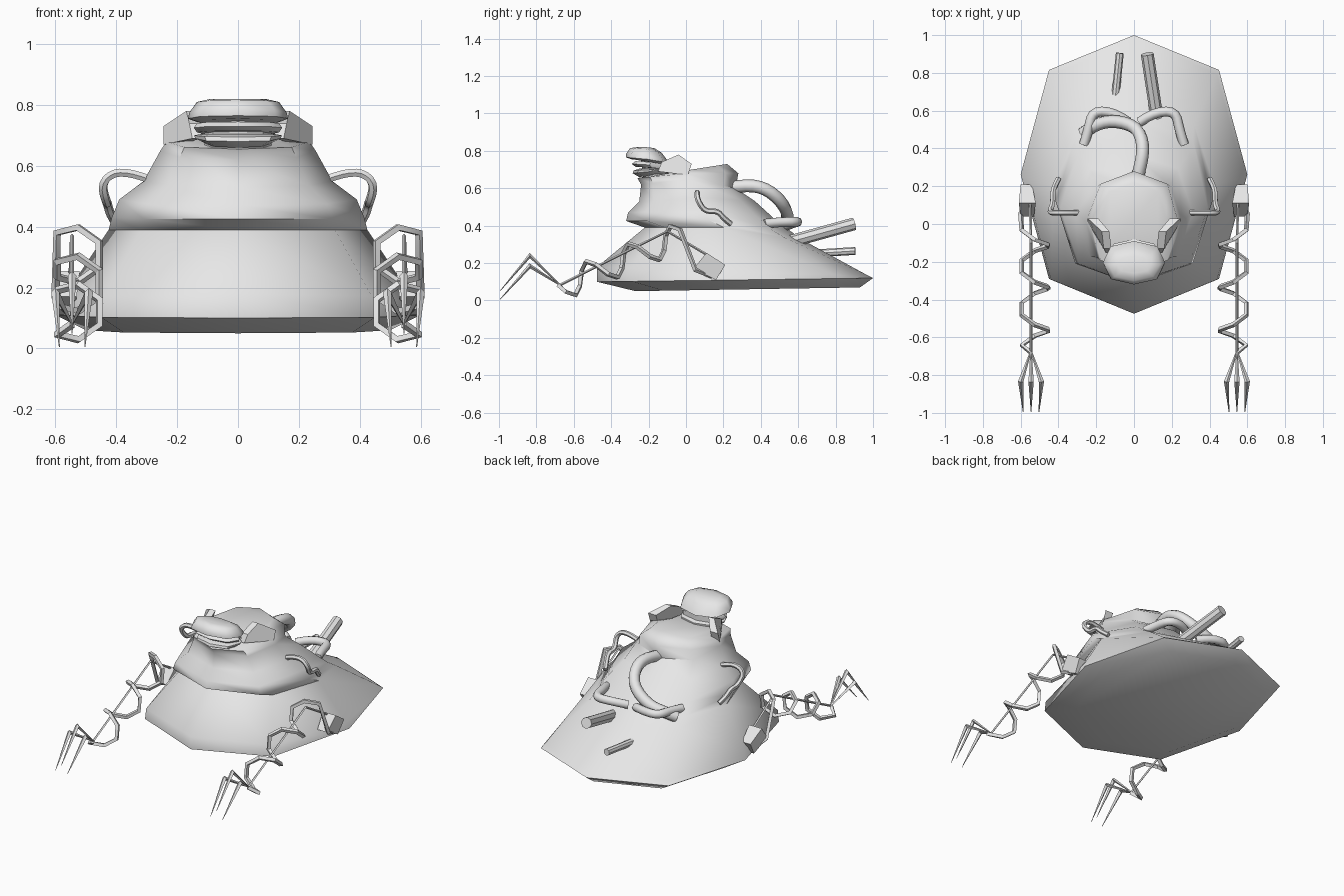
import bpy, bmesh, math
from mathutils import Vector

cube = bpy.data.objects.get("Cube")
if cube:
    bpy.data.objects.remove(cube)

grey = bpy.data.materials.new("plain_grey")
grey.use_nodes = True
grey.diffuse_color = (0.8, 0.8, 0.8, 1)
grey.node_tree.nodes["Principled BSDF"].inputs["Base Color"].default_value = (0.8, 0.8, 0.8, 1)


def finish(name, mesh, angle=40):
    ob = bpy.data.objects.new(name, mesh)
    bpy.context.collection.objects.link(ob)
    mesh.materials.clear()
    mesh.materials.append(grey)
    bpy.ops.object.select_all(action='DESELECT')
    ob.select_set(True)
    bpy.context.view_layer.objects.active = ob
    bpy.ops.object.shade_smooth_by_angle(angle=math.radians(angle))
    return ob


def loft(name, rings, diag=0.75, angle=40):
    """Stack of octagons: (front y, back y, half width, front z, side z, back z)."""
    bm = bmesh.new()
    loops = []
    for yf, yb, w, zf, zs, zb in rings:
        loop = []
        for i in range(8):
            a = i * math.pi / 4
            k = diag * math.sqrt(2) if i % 2 else 1
            s, c = math.sin(a) * k, math.cos(a) * k
            end = zb if c > 0 else zf
            loop.append(bm.verts.new((s * w, (yf + yb) / 2 + c * (yb - yf) / 2,
                                      zs + (end - zs) * abs(c))))
        loops.append(loop)
    for lo, hi in zip(loops, loops[1:]):
        for i in range(8):
            j = (i + 1) % 8
            bm.faces.new((lo[i], lo[j], hi[j], hi[i]))
    bm.faces.new(loops[0])
    bm.faces.new(loops[-1])
    bmesh.ops.recalc_face_normals(bm, faces=bm.faces)
    mesh = bpy.data.meshes.new(name)
    bm.to_mesh(mesh)
    bm.free()
    return finish(name, mesh, angle)


def tube(name, points, radius, res=1, taper=None, smooth=False, side=1):
    """Round bar along a path; optional smoothing and per-point taper."""
    cu = bpy.data.curves.new(name, 'CURVE')
    cu.dimensions = '3D'
    cu.bevel_depth = radius
    cu.bevel_resolution = res
    cu.use_fill_caps = True
    sp = cu.splines.new('NURBS' if smooth else 'POLY')
    sp.points.add(len(points) - 1)
    for i, (x, y, z) in enumerate(points):
        sp.points[i].co = (x * side, y, z, 1)
        sp.points[i].radius = taper[i] if taper else 1
    if smooth:
        sp.order_u = 3
        sp.use_endpoint_u = True
        sp.resolution_u = 3
    tmp = bpy.data.objects.new(name + "_path", cu)
    bpy.context.collection.objects.link(tmp)
    bpy.context.view_layer.update()
    mesh = bpy.data.meshes.new_from_object(
        tmp.evaluated_get(bpy.context.evaluated_depsgraph_get()))
    bpy.data.objects.remove(tmp)
    return finish(name, mesh, 50 if smooth else 30)


def prism(name, profile, x_in, x_out, side):
    """Extrude a (y, z) outline sideways; x may differ per point."""
    bm = bmesh.new()
    inner = [bm.verts.new((side * x, y, z)) for x, (y, z) in zip(x_in, profile)]
    outer = [bm.verts.new((side * x, y, z)) for x, (y, z) in zip(x_out, profile)]
    bm.faces.new(inner)
    bm.faces.new(outer)
    for i in range(len(profile)):
        j = (i + 1) % len(profile)
        bm.faces.new((inner[i], inner[j], outer[j], outer[i]))
    bmesh.ops.recalc_face_normals(bm, faces=bm.faces)
    mesh = bpy.data.meshes.new(name)
    bm.to_mesh(mesh)
    bm.free()
    return finish(name, mesh, 20)


# Sagging body with a folded belly and a shoulder hump
loft("body", [
    (-.27, .93, .50, .05, .06, .07),
    (-.475, 1.0, .60, .10, .11, .12),
    (-.475, .97, .585, .18, .15, .135),
    (-.22, .63, .425, .39, .39, .32),
    (-.32, .56, .415, .425, .43, .37),
    (-.31, .48, .39, .47, .49, .43),
    (-.25, .37, .31, .53, .55, .53),
    (-.24, .265, .255, .62, .65, .60),
    (-.26, .28, .235, .655, .68, .68),
    (-.16, .22, .17, .67, .70, .73)], angle=60)

# Head: crown over a stack of lips
loft("head_crown", [
    (-.29, -.12, .13, .755, .745, .725),
    (-.32, -.09, .165, .765, .755, .735),
    (-.32, -.10, .16, .785, .775, .75),
    (-.30, -.13, .135, .815, .81, .79),
    (-.26, -.17, .09, .82, .82, .815)], angle=60)
loft("upper_lip", [
    (-.27, -.1, .135, .715, .71, .70), (-.29, -.1, .145, .73, .725, .71),
    (-.27, -.1, .135, .745, .74, .725)])
loft("mouth", [(-.23, -.1, .11, .66, .66, .66), (-.24, -.1, .11, .75, .75, .74)])
loft("lower_lip", [
    (-.25, -.1, .10, .66, .67, .67), (-.285, -.08, .14, .68, .69, .68),
    (-.28, -.08, .145, .695, .70, .69), (-.25, -.1, .12, .705, .705, .70)])

# Bent pipe on the back
tube("back_pipe", [(.01, .22, .60), (.04, .32, .62), (.05, .43, .60), (.01, .52, .52),
                   (-.12, .55, .44), (-.22, .52, .41), (-.27, .48, .38)],
     .034, 2, smooth=True)

# Two pegs driven into the back
tube("large_peg", [(.125, .54, .31), (.07, .90, .41)], .034, 2)
tube("small_peg", [(-.10, .66, .25), (-.075, .905, .265)], .021, 2)

for side, label in ((1, "left"), (-1, "right")):
    # Curved horns on the back and thin side handles
    tube(label + "_back_horn", [(.03, .54, .40), (.10, .59, .42), (.22, .60, .42),
                                (.24, .50, .42), (.265, .42, .41)],
         .026, 2, smooth=True, side=side)
    tube(label + "_handle", [(.29, .06, .555), (.34, .06, .575), (.41, .06, .58),
                             (.45, .06, .54), (.43, .10, .475), (.43, .17, .48),
                             (.42, .20, .44), (.40, .24, .41)],
         .015, 1, smooth=True, side=side)

    # Flap beside the head
    prism(label + "_head_flap", [(-.15, .69), (-.13, .74), (-.04, .78), (.03, .73), (.01, .67)],
          (.12, .12, .13, .19, .19), (.15, .16, .17, .245, .245), side)

    # Shoulder block and bent arm rod
    prism(label + "_shoulder", [(.04, .17), (.11, .255), (.21, .19), (.16, .11)],
          (.53, .52, .54, .54), (.60, .61, .60, .59), side)
    tube(label + "_arm_rod", [(.55, .12, .24), (.545, -.10, .37), (.545, -.68, .08)],
         .007, 0, side=side)

    # Coil winding down the arm
    coil = [(.57, .14, .13), (.60, .05, .165)]
    for i in range(18):
        t = (i + .5) * math.pi / 3
        y = -.225 * t / math.tau
        up = .072 * math.sin(t)
        coil.append((.525 + .08 * math.cos(t), y - .38 * up, .355 + .42 * y + .92 * up))
    coil.append((.545, -.68, .08))
    tube(label + "_arm_coil", coil, .014, 0, side=side)

    # Three jointed claws
    for n, spread in enumerate((-1, 0, 1)):
        mid = spread == 0
        x = .545 + .055 * spread
        tube(f"{label}_claw_{n + 1}",
             [(.545, -.67, .08), (x, -.835, .24 if mid else .185),
              (.545 + .042 * spread, -.995, .05 if mid else .005)],
             .014, 0, taper=(.25, 1, .1), side=side)
